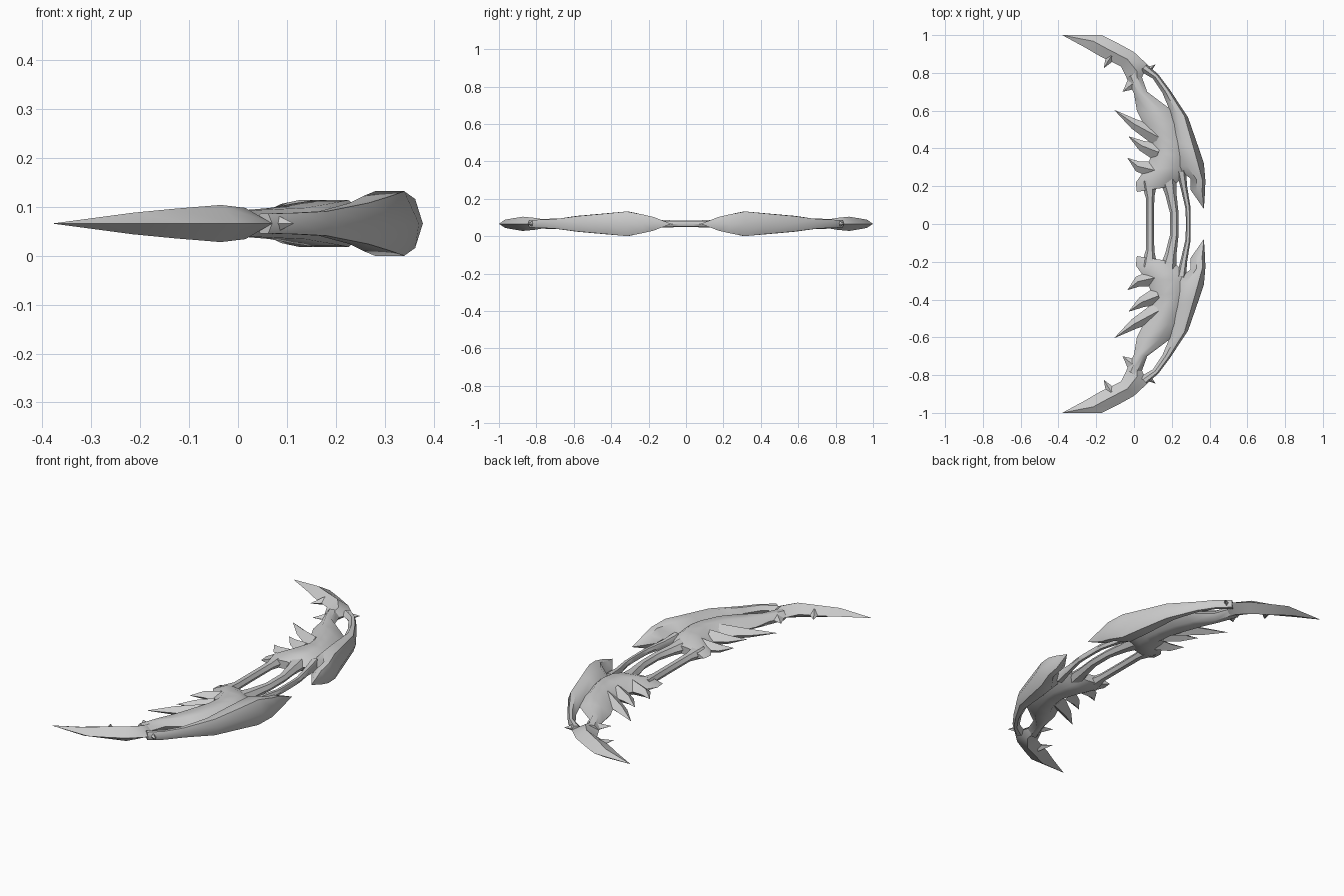
import bpy
import bmesh
import math
from mathutils import Vector

cube = bpy.data.objects.get("Cube")
if cube:
    bpy.data.objects.remove(cube, do_unlink=True)

MID = 0.066  # height of the flat symmetry plane

steel = bpy.data.materials.new("pale_grey_metal")
steel.use_nodes = True
GREY = (0.6, 0.6, 0.6, 1)
steel.diffuse_color = GREY
steel.node_tree.nodes["Principled BSDF"].inputs["Base Color"].default_value = GREY


def loft(name, stations, shoulders):
    """Skin sections given as (inner edge, outer edge, half thickness); mirror front to back."""
    bm = bmesh.new()
    rings = []
    for inner, outer, half in stations:
        a, b = Vector((*inner, MID)), Vector((*outer, MID))
        up = Vector((0, 0, half))
        top = [a.lerp(b, t) + up for t in shoulders]
        bottom = [a.lerp(b, t) - up for t in reversed(shoulders)]
        rings.append([bm.verts.new(p) for p in [a, *top, b, *bottom]])
    count = len(rings[0])
    for r, s in zip(rings, rings[1:]):
        for i in range(count):
            j = (i + 1) % count
            bm.faces.new((r[i], r[j], s[j], s[i]))
    # Close the open ends, except where the mirrored halves meet
    for ring, station in ((rings[0], stations[0]), (rings[-1], stations[-1])):
        if station[0][1] > 0:
            bm.faces.new(ring)
    bmesh.ops.remove_doubles(bm, verts=bm.verts, dist=0.0005)
    bmesh.ops.recalc_face_normals(bm, faces=bm.faces)
    mesh = bpy.data.meshes.new(name)
    bm.to_mesh(mesh)
    bm.free()
    mesh.materials.append(steel)
    mesh.shade_smooth()
    mesh.set_sharp_from_angle(angle=math.radians(50))
    obj = bpy.data.objects.new(name, mesh)
    bpy.context.collection.objects.link(obj)
    mirror = obj.modifiers.new("front_and_back", "MIRROR")
    mirror.use_axis = (False, True, False)
    return obj


def spine(name, path, widths, halves, shoulders=(0.5,)):
    """Loft a section square to a path, with a width and half thickness at each point."""
    points = [Vector(p) for p in path]
    stations = []
    for i, p in enumerate(points):
        along = points[min(i + 1, len(points) - 1)] - points[max(i - 1, 0)]
        side = Vector((-along.y, along.x)).normalized() * widths[i] / 2
        stations.append((tuple(p - side), tuple(p + side), halves[i]))
    return loft(name, stations, shoulders)


# Curved end blade
loft("tip_blade", [
    ((-0.38, 1), (-0.38, 1), 0),
    ((-0.26, 0.935), (-0.17, 1), 0.022),
    ((-0.175, 0.885), (-0.09, 0.96), 0.03),
    ((-0.07, 0.835), (0, 0.91), 0.038),
    ((-0.04, 0.775), (0.07, 0.845), 0.032),
    ((-0.01, 0.73), (0.04, 0.77), 0.022),
], (0.5,))

# Inner limb, from the blade neck down to the grip
loft("inner_limb", [
    ((-0.04, 0.775), (0.03, 0.81), 0.025),
    ((0, 0.69), (0.07, 0.7), 0.028),
    ((0.015, 0.6), (0.19, 0.61), 0.032),
    ((0.05, 0.53), (0.24, 0.53), 0.04),
    ((0.09, 0.46), (0.27, 0.42), 0.046),
    ((0.1, 0.38), (0.28, 0.36), 0.048),
    ((0.06, 0.29), (0.28, 0.3), 0.048),
    ((0.01, 0.22), (0.27, 0.26), 0.04),
    ((0.015, 0.17), (0.21, 0.2), 0.02),
], (0.3, 0.7))

# Outer shell: thin arch at the top, heavy plate, then a pointed prong
loft("outer_shell", [
    ((0.03, 0.81), (0.07, 0.845), 0.02),
    ((0.1, 0.77), (0.13, 0.79), 0.022),
    ((0.15, 0.695), (0.19, 0.71), 0.025),
    ((0.19, 0.6), (0.286, 0.565), 0.042),
    ((0.2, 0.44), (0.34, 0.41), 0.056),
    ((0.22, 0.3), (0.37, 0.32), 0.066),
    ((0.3, 0.24), (0.378, 0.23), 0.05),
    ((0.3, 0.18), (0.376, 0.17), 0.036),
    ((0.37, 0.08), (0.37, 0.08), 0),
], (0.4, 0.8))

# Feather-like claws on the inner edge
CLAWS = {
    "upper_claw": ((0.13, 0.46), (0, 0.53), (-0.106, 0.605)),
    "middle_claw": ((0.13, 0.38), (0.04, 0.415), (-0.03, 0.465)),
    "lower_claw": ((0.13, 0.28), (0.02, 0.305), (-0.035, 0.35)),
}
for name, path in CLAWS.items():
    spine(name, path, (0.1, 0.055, 0), (0.042, 0.022, 0))

# Small barbs on the blade and neck
BARBS = {
    "blade_barb": ((-0.12, 0.89), (-0.16, 0.825), 0.06),
    "neck_barb": ((0, 0.75), (-0.06, 0.7), 0.08),
    "outer_barb": ((0.07, 0.81), (0.115, 0.845), 0.04),
}
for name, (root, tip, width) in BARBS.items():
    spine(name, (root, tip), (width, 0), (0.022, 0))

# Three grip bars joining the two limbs
ROUND = (0.25, 0.75)
spine("inner_grip_bar", ((0.08, 0.23), (0.085, 0.14), (0.085, 0)),
      (0.09, 0.045, 0.042), (0.03, 0.018, 0.018), ROUND)
spine("middle_grip_bar", ((0.18, 0.24), (0.195, 0.16), (0.213, 0.06), (0.213, 0)),
      (0.09, 0.06, 0.045, 0.045), (0.03, 0.022, 0.018, 0.018), ROUND)
spine("outer_grip_bar", ((0.25, 0.28), (0.265, 0.19), (0.285, 0.09), (0.287, 0.04), (0.287, 0)),
      (0.05, 0.035, 0.028, 0.026, 0.026), (0.03, 0.018, 0.014, 0.014, 0.014), ROUND)
